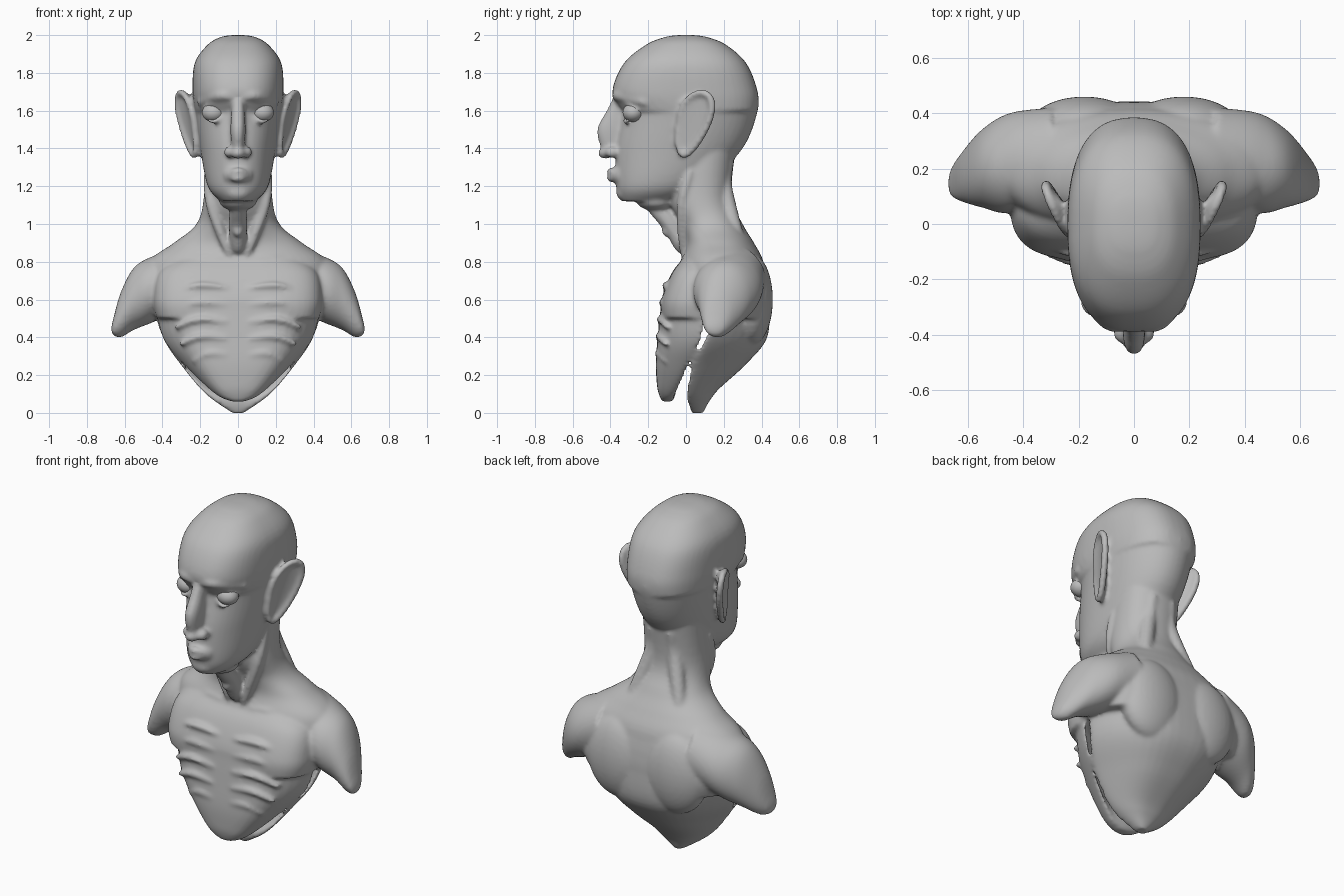
import bpy, bmesh, math
from mathutils import Matrix, Vector

if "Cube" in bpy.data.objects:
    bpy.data.objects.remove(bpy.data.objects["Cube"])

shade = (.5, .5, .5, 1)
grey = bpy.data.materials.new("clay_grey")
grey.use_nodes = True
grey.diffuse_color = shade
grey.node_tree.nodes["Principled BSDF"].inputs["Base Color"].default_value = shade

segments = 48
angles = [math.tau * i / segments for i in range(segments)]
body = bmesh.new()


def spline(keys, steps=6):
    """Resample a list of tuples along a smooth curve."""
    samples = []
    last = len(keys) - 1
    for index in range(last):
        before, start = keys[max(index - 1, 0)], keys[index]
        end, after = keys[index + 1], keys[min(index + 2, last)]
        for step in range(steps):
            t = step / steps
            sample = []
            for p, q, r, s in zip(before, start, end, after):
                leave, arrive = (r - p) / 2, (s - q) / 2
                cubic = leave + arrive - 2 * (r - q)
                square = r - q - leave - cubic
                sample.append(q + t * (leave + t * (square + t * cubic)))
            samples.append(tuple(sample))
    return samples + [tuple(keys[last])]


def power(value, exponent):
    return math.copysign(abs(value) ** exponent, value)


def loft(rings):
    """Skin closed rings of points and cap both ends."""
    rows = [[body.verts.new(point) for point in ring] for ring in rings]
    for lower, upper in zip(rows, rows[1:]):
        for i in range(len(lower)):
            body.faces.new((lower[i - 1], lower[i], upper[i], upper[i - 1]))
    body.faces.new(rows[0][::-1])
    body.faces.new(rows[-1])


def ovals(keys, squareness):
    """Stack of rounded sections. Keys: height, half width, front, back."""
    rings = []
    for height, width, front, back in spline(keys):
        middle, depth = (front + back) / 2, (back - front) / 2
        rings.append([(width * power(math.cos(a), 2 / squareness),
                       middle + depth * power(math.sin(a), 2 / squareness), height)
                      for a in angles])
    loft(rings)


def limb(keys):
    """Sideways rounded sections on each side. Keys: x, front, back, bottom, top."""
    for side in (1, -1):
        loft([[(side * x, (front + back + (back - front) * math.cos(a)) / 2,
                (bottom + top + (top - bottom) * math.sin(a)) / 2) for a in angles]
              for x, front, back, bottom, top in spline(keys)])


def plate(keys, thickness, bend):
    """Bowed plate. Keys: height, half width, depth at middle, depth at edge."""
    rings = []
    for height, width, middle, edge in spline(keys):
        half = thickness / 2 * min(1, .4 + 4 * width)
        rings.append([(width * math.cos(a),
                       middle + (edge - middle) * abs(math.cos(a)) ** bend
                       + half * power(math.sin(a), .6), height)
                      for a in angles])
    loft(rings)


def ridge(keys, radius, sides=(1, -1)):
    """Round tube with narrowing ends, repeated on each side."""
    points = spline(keys)
    count = len(points) - 1
    for side in sides:
        path = [Vector((side * x, y, z)) for x, y, z in points]
        tangents = [(path[min(i + 1, count)] - path[max(i - 1, 0)]).normalized()
                    for i in range(count + 1)]
        across = min(Matrix.Identity(3), key=lambda axis: max(abs(t.dot(axis)) for t in tangents))
        rings = []
        for i, (point, tangent) in enumerate(zip(path, tangents)):
            u = tangent.cross(across).normalized()
            v = tangent.cross(u)
            size = radius * (.4 + .6 * abs(math.sin(math.pi * i / count)) ** .5)
            rings.append([point + size * (u * math.cos(a) + v * math.sin(a)) for a in angles[::4]])
        loft(rings)


def blob(centre, radii, target=body):
    """Ellipsoid, mirrored when it lies off the middle."""
    x, y, z = centre
    for side in {x, -x}:
        matrix = Matrix.Translation((side, y, z)) @ Matrix.Diagonal((*radii, 1))
        bmesh.ops.create_uvsphere(target, u_segments=32, v_segments=20, radius=1, matrix=matrix)


# Upper chest, then shoulders and neck
ovals([(.5, .43, -.13, .42), (.6, .45, -.13, .44), (.75, .42, -.07, .42), (.85, .28, .02, .38)],
      squareness=4)
ovals([(.65, .47, -.08, .43), (.8, .47, -.03, .41), (.9, .34, 0, .36), (1, .22, -.03, .3),
       (1.15, .18, -.09, .24), (1.45, .17, -.05, .27)], squareness=2.2)

# Lower chest plate and lower back plate, almost touching at their edges
plate([(.06, .03, -.1, -.1), (.1, .12, -.1, -.07), (.25, .28, -.11, .01),
       (.4, .4, -.1, .08), (.6, .44, -.08, .1)], thickness=.1, bend=5)
plate([(0, .03, .06, .05), (.1, .17, .09, .02), (.25, .3, .25, .04),
       (.4, .4, .37, .11), (.6, .46, .38, .18)], thickness=.12, bend=3)

# Shoulders running out into arm stumps
limb([(.3, .1, .42, .55, .88), (.45, .04, .4, .48, .83), (.55, .06, .34, .44, .77),
      (.62, .08, .26, .4, .64), (.66, .1, .2, .41, .5), (.67, .13, .16, .43, .46)])

# Jaw and skull
head = [(1.12, .09, -.34, -.05), (1.2, .16, -.37, .1), (1.4, .2, -.37, .3), (1.6, .23, -.34, .38),
        (1.7, .24, -.39, .38), (1.85, .23, -.33, .32), (1.95, .16, -.21, .21),
        (1.99, .09, -.11, .11), (2, .03, -.04, .04)]
ovals(head[:5], squareness=2.1)
ovals(head[3:], squareness=2.5)

# Brow and eyelids
eye_x, eye_y, eye_z = eye = (.13, -.28, 1.59)
ridge([(0, -.36, 1.67), (.1, -.35, 1.68), (.21, -.2, 1.64)], radius=.03)
for lift in (.05, -.05):
    ridge([(eye_x - .06, eye_y - .03, eye_z), (eye_x, eye_y - .04, eye_z + lift),
           (eye_x + .06, eye_y + .02, eye_z)], radius=.012)

# Nose with tip and nostril wings
ovals([(1.36, .03, -.43, -.3), (1.4, .035, -.45, -.3), (1.5, .04, -.47, -.3),
       (1.6, .035, -.42, -.3), (1.68, .03, -.38, -.3)], squareness=2.4)
blob(centre=(0, -.425, 1.375), radii=(.04, .04, .03))
blob(centre=(.045, -.39, 1.38), radii=(.03, .04, .03))

# Lips and chin
blob(centre=(0, -.35, 1.26), radii=(.08, .04, .06))
for lip in (1.28, 1.24):
    ridge([(-.06, -.36, 1.26), (0, -.4, lip), (.06, -.36, 1.26)], radius=.02, sides=[1])
blob(centre=(0, -.32, 1.17), radii=(.07, .05, .05))


# Ears: dished oval plate with a rolled rim, flaring backwards
def ear_point(across, up, lift=0):
    reach = math.sqrt(max(0, 1 - up * up)) * (.08 + .025 * up)
    y = .035 + .045 * up + across * reach
    z = 1.53 + .165 * up
    flare = .25 + .4 * y + (z - 1.5) / 10
    return flare - .02 * (1 - across * across) + lift, y, z


for side in (1, -1):
    rings = []
    for row in range(-9, 10):
        up = math.sin(row * math.pi / 20)
        ring = [ear_point(math.cos(a), up, .02 * power(math.sin(a), .6)) for a in angles]
        rings.append([(side * x, y, z) for x, y, z in ring])
    loft(rings)
rim = angles[::4] + angles[:1]
ridge([ear_point(power(-math.cos(a), 0), math.sin(a)) for a in rim], radius=.02)

# Throat, neck tendons and collarbones
ridge([(0, -.2, 1.12), (0, -.08, 1), (0, -.01, .85)], radius=.05, sides=[1])
blob(centre=(0, -.1, .97), radii=(.03, .03, .04))
blob(centre=(0, -.16, 1.12), radii=(.1, .1, .05))
ridge([(.16, .03, 1.3), (.14, -.02, 1.1), (.04, -.01, .82)], radius=.03)
ridge([(.04, -.01, .81), (.2, .01, .82), (.43, .11, .81)], radius=.02)

# Ribs, following the curve of the chest
for rib in range(5):
    z = .3 + .09 * rib
    y = .3 * (z - .3) ** 2 - .145
    width = min(.42, z)
    ridge([(width / 10, y, z), (width / 2, y, z + .015), (width * .8, y + .04, z - .03)],
          radius=.018)

# Shoulder blades and back muscles
blob(centre=(.18, .35, .6), radii=(.2, .11, .24))
ridge([(.08, .4, .72), (.3, .36, .76), (.5, .23, .75)], radius=.03)
ridge([(.08, .41, .7), (.09, .4, .5), (.04, .21, .2)], radius=.03)
ridge([(.06, .23, 1.36), (.07, .2, 1.2), (.17, .29, .88)], radius=.045)


def make_object(name, source):
    mesh = bpy.data.meshes.new(name)
    bmesh.ops.recalc_face_normals(source, faces=source.faces[:])
    for face in source.faces:
        face.smooth = True
    source.to_mesh(mesh)
    source.free()
    mesh.materials.append(grey)
    item = bpy.data.objects.new(name, mesh)
    bpy.context.collection.objects.link(item)
    return item


# Fuse every form into one smooth skin
bust = make_object("bust", body)
fuse = bust.modifiers.new("fuse", "REMESH")
fuse.mode = "VOXEL"
fuse.voxel_size = .011
fuse.use_smooth_shade = True
soften = bust.modifiers.new("soften", "SMOOTH")
soften.iterations = 6

# Eyeballs
eyes = bmesh.new()
blob(centre=eye, radii=(.06, .055, .05), target=eyes)
make_object("eyeballs", eyes)
